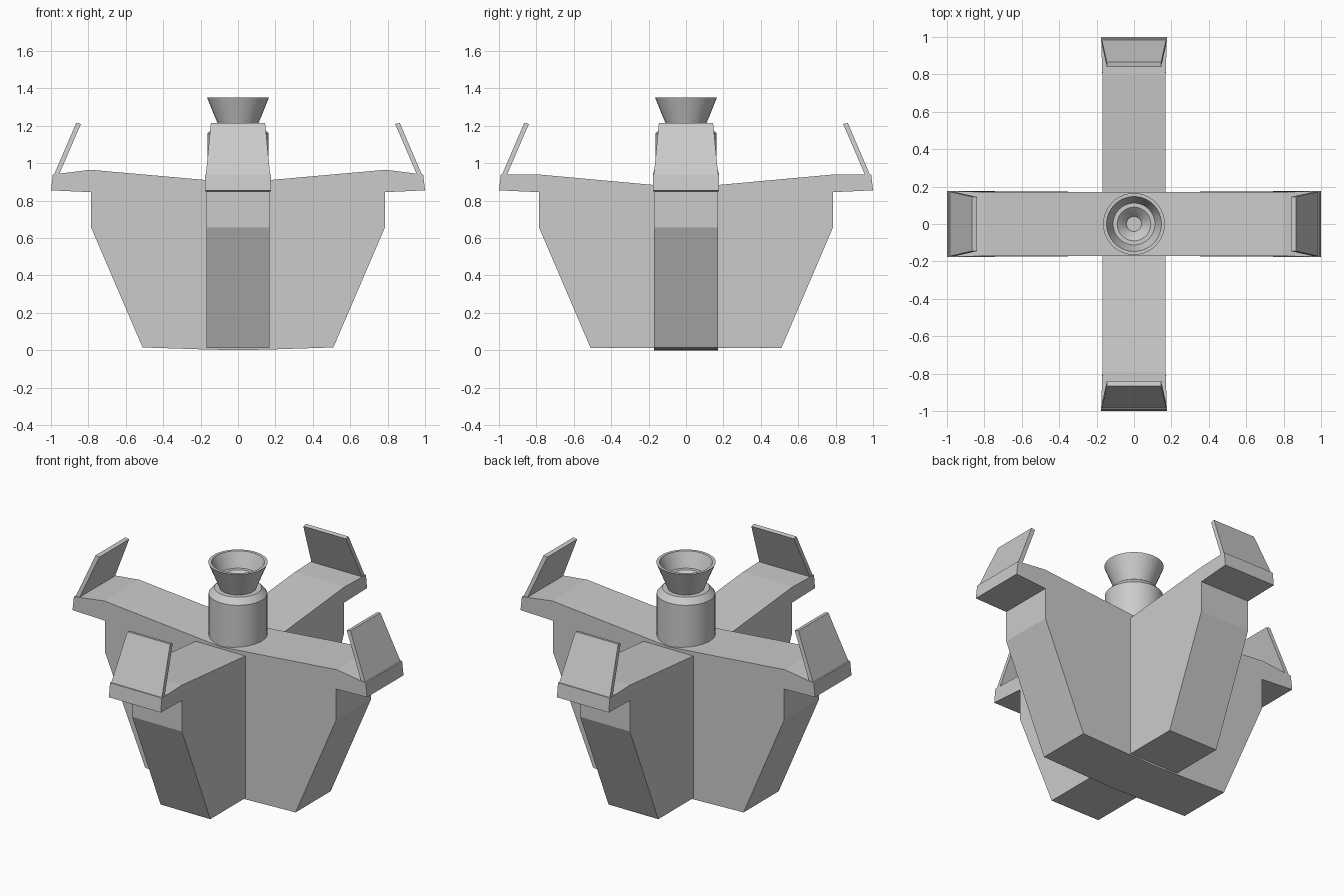
import bpy, bmesh
from math import pi, radians
from mathutils import Matrix

if "Cube" in bpy.data.objects:
    bpy.data.objects.remove(bpy.data.objects["Cube"])


def finish(name, bm):
    bmesh.ops.remove_doubles(bm, verts=bm.verts, dist=0.0001)
    bmesh.ops.recalc_face_normals(bm, faces=bm.faces)
    me = bpy.data.meshes.new(name)
    bm.to_mesh(me)
    bm.free()
    ob = bpy.data.objects.new(name, me)
    bpy.context.collection.objects.link(ob)
    return ob


def slab(name, half, width, flare, angle):
    """Mirror a half profile in xz, extrude along y, flare the tips."""
    pts = half + [(-x, z) for x, z in reversed(half) if x > 0]
    bm = bmesh.new()
    face = bm.faces.new([bm.verts.new((x, -width, z)) for x, z in pts])
    ext = bmesh.ops.extrude_face_region(bm, geom=[face])
    for v in ext["geom"]:
        if isinstance(v, bmesh.types.BMVert):
            v.co.y = width
    for v in bm.verts:
        if abs(v.co.x) > 0.9:
            v.co.y *= flare
    bm.transform(Matrix.Rotation(angle, 4, 'Z'))
    return finish(name, bm)


# Crossed body slabs with overhanging arm tips
slab("body_side_arms",
     [(0, 0), (0.2, 0.005), (0.51, 0.015), (0.785, 0.655), (0.785, 0.845),
      (1.0, 0.855), (0.99, 0.94), (0.79, 0.965), (0, 0.895)], 0.17, 1.04, 0)
slab("body_front_back_arms",
     [(0, 0.012), (0.51, 0.012), (0.785, 0.655), (0.785, 0.845),
      (1.0, 0.855), (0.99, 0.94), (0.79, 0.94), (0, 0.868)], 0.169, 1.04, pi / 2)

# Tapered plates leaning inward from each arm tip
for i in range(4):
    bm = bmesh.new()
    section = [(0.985, 0.935, 0.172), (0.865, 1.215, 0.145),
               (0.84, 1.21, 0.145), (0.958, 0.935, 0.172)]
    a = [bm.verts.new((x, -w, z)) for x, z, w in section]
    b = [bm.verts.new((x, w, z)) for x, z, w in section]
    bm.faces.new(a)
    bm.faces.new(b)
    for k in range(4):
        n = (k + 1) % 4
        bm.faces.new((a[k], a[n], b[n], b[k]))
    bm.transform(Matrix.Rotation(i * pi / 2, 4, 'Z'))
    finish(f"tip_plate_{i + 1}", bm)


def lathe(name, profile, steps=40):
    bm = bmesh.new()
    vs = [bm.verts.new((r, 0, z)) for r, z in profile]
    es = [bm.edges.new(p) for p in zip(vs, vs[1:])]
    bmesh.ops.spin(bm, geom=vs + es, cent=(0, 0, 0), axis=(0, 0, 1),
                   angle=2 * pi, steps=steps)
    ob = finish(name, bm)
    bpy.ops.object.select_all(action='DESELECT')
    ob.select_set(True)
    bpy.context.view_layer.objects.active = ob
    bpy.ops.object.shade_smooth_by_angle(angle=radians(30))


# Central drum with chamfered shoulder
lathe("drum", [(0, 0.875), (0.163, 0.875), (0.163, 1.16), (0.132, 1.195), (0, 1.195)])

# Flared nozzle with stepped interior
lathe("nozzle", [(0, 1.19), (0.10, 1.19), (0.165, 1.35), (0.147, 1.35),
                 (0.112, 1.26), (0.09, 1.26), (0.05, 1.225), (0.04, 1.21), (0, 1.21)])
